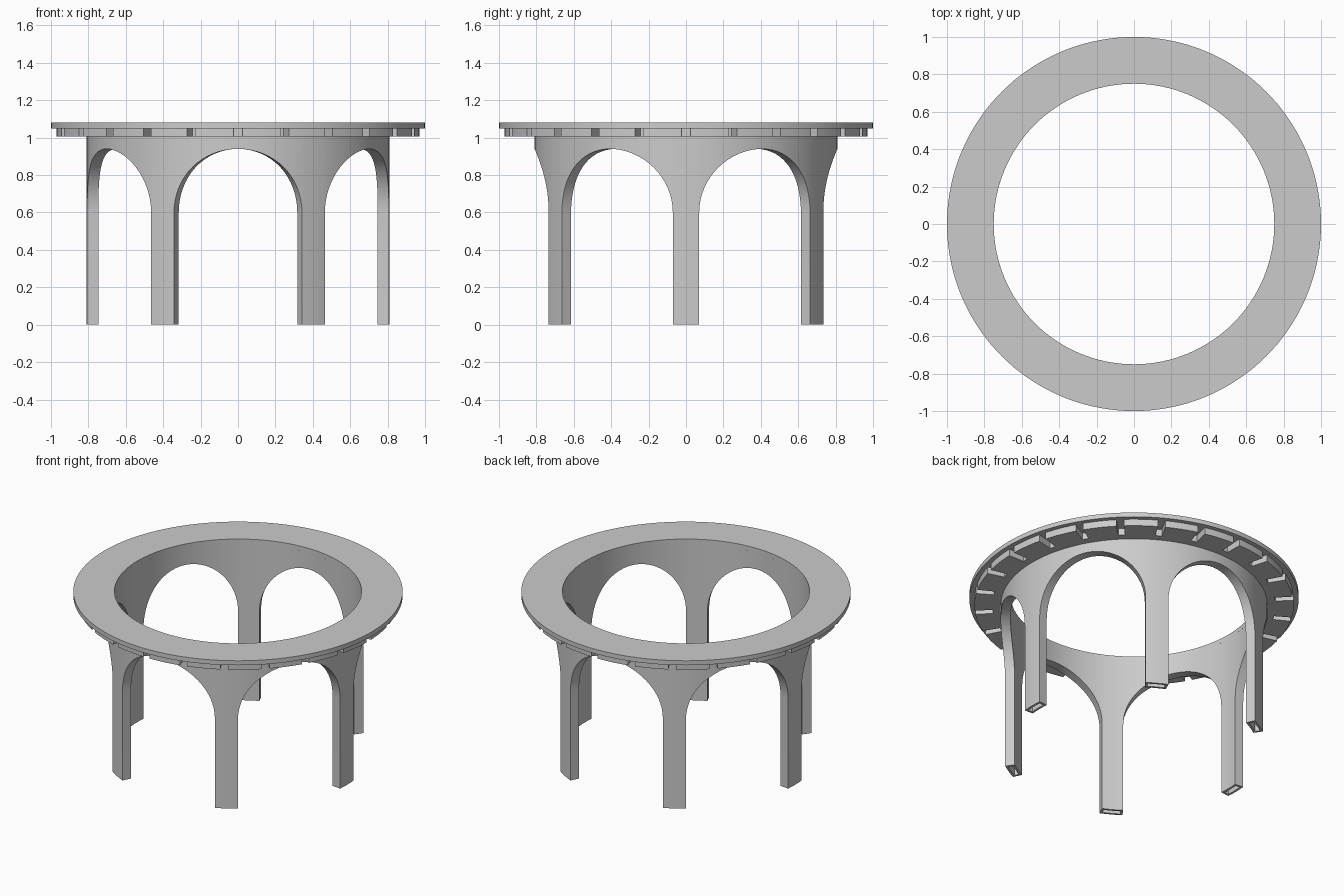
import bpy
import bmesh
from math import sin, cos, radians, sqrt

cube = bpy.data.objects.get("Cube")
if cube:
    bpy.data.objects.remove(cube, do_unlink=True)

grey = bpy.data.materials.new("plain grey")
grey.use_nodes = True
grey.diffuse_color = (0.6, 0.6, 0.6, 1)
grey.node_tree.nodes["Principled BSDF"].inputs["Base Color"].default_value = (0.6, 0.6, 0.6, 1)

OUTER, INNER, TOP = 0.81, 0.75, 1.05   # arcade wall radii and height
LEG_HALF, SPRING, RISE = 5, 0.6, 0.34  # half leg angle, arch springing and rise


def polar(r, a, z):
    return (r * cos(radians(a)), r * sin(radians(a)), z)


def add_face(bm, points):
    bm.faces.new([bm.verts.new(p) for p in points])


def thicken(bm, shrink=1.0, lift=0.0):
    """Weld a surface and turn it into a solid towards the axis or upwards."""
    bmesh.ops.remove_doubles(bm, verts=bm.verts[:], dist=1e-5)
    new = bmesh.ops.extrude_face_region(bm, geom=bm.faces[:], use_keep_orig=True)
    verts = [g for g in new["geom"] if isinstance(g, bmesh.types.BMVert)]
    for v in verts:
        v.co = (v.co.x * shrink, v.co.y * shrink, v.co.z + lift)
    bmesh.ops.recalc_face_normals(bm, faces=bm.faces[:])


def finish(bm, name):
    mesh = bpy.data.meshes.new(name)
    bm.to_mesh(mesh)
    bm.free()
    mesh.materials.append(grey)
    obj = bpy.data.objects.new(name, mesh)
    bpy.context.collection.objects.link(obj)
    bpy.ops.object.select_all(action="DESELECT")
    obj.select_set(True)
    bpy.context.view_layer.objects.active = obj
    bpy.ops.object.shade_smooth_by_angle(angle=radians(30))


# Flat annular top
bm = bmesh.new()
for i in range(144):
    a, b = i * 2.5, (i + 1) * 2.5
    add_face(bm, [polar(INNER, a, TOP), polar(1, a, TOP), polar(1, b, TOP), polar(INNER, b, TOP)])
thicken(bm, lift=0.03)
finish(bm, "top_ring")

# Band beneath the top, notched by radial slots
bm = bmesh.new()
SLOT_HALF, LOW = 1.35, 1.005
for i in range(24):
    mid = i * 15
    span = 15 - 2 * SLOT_HALF
    cuts = [mid - SLOT_HALF] + [mid + SLOT_HALF + span * k / 6 for k in range(7)]
    for k, (a, b) in enumerate(zip(cuts, cuts[1:])):
        radii = [OUTER, 0.86] if k == 0 else [OUTER, 0.86, 0.97]
        for r, s in zip(radii, radii[1:]):
            add_face(bm, [polar(r, a, LOW), polar(s, a, LOW), polar(s, b, LOW), polar(r, b, LOW)])
thicken(bm, lift=TOP - LOW)
finish(bm, "slotted_band")

# Arcade: six legs joined by round arches, drawn on the outer cylinder
bm = bmesh.new()
ARCH_HALF = 30 - LEG_HALF


def wall_panel(a, b, low_a, low_b, high):
    add_face(bm, [polar(OUTER, a, low_a), polar(OUTER, b, low_b),
                  polar(OUTER, b, high), polar(OUTER, a, high)])


for leg in range(0, 360, 60):
    for k in range(4):
        a = leg - LEG_HALF + 2 * LEG_HALF * k / 4
        b = a + 2 * LEG_HALF / 4
        wall_panel(a, b, 0, 0, SPRING)
        wall_panel(a, b, SPRING, SPRING, TOP)
    steps = [-cos(radians(180 * k / 32)) for k in range(33)]
    for s, t in zip(steps, steps[1:]):
        zs, zt = (SPRING + RISE * sqrt(max(0, 1 - u * u)) for u in (s, t))
        wall_panel(leg + 30 + ARCH_HALF * s, leg + 30 + ARCH_HALF * t, zs, zt, TOP)
thicken(bm, shrink=INNER / OUTER)

# Hollow out the feet
feet = [f for f in bm.faces if all(v.co.z < 1e-4 for v in f.verts)]
bmesh.ops.inset_region(bm, faces=feet, thickness=0.014, use_even_offset=True)
new = bmesh.ops.extrude_face_region(bm, geom=feet)
for g in new["geom"]:
    if isinstance(g, bmesh.types.BMVert):
        g.co.z += 0.1
bmesh.ops.delete(bm, geom=[f for f in feet if f.is_valid], context="FACES")
bmesh.ops.recalc_face_normals(bm, faces=bm.faces[:])
finish(bm, "arcade")
